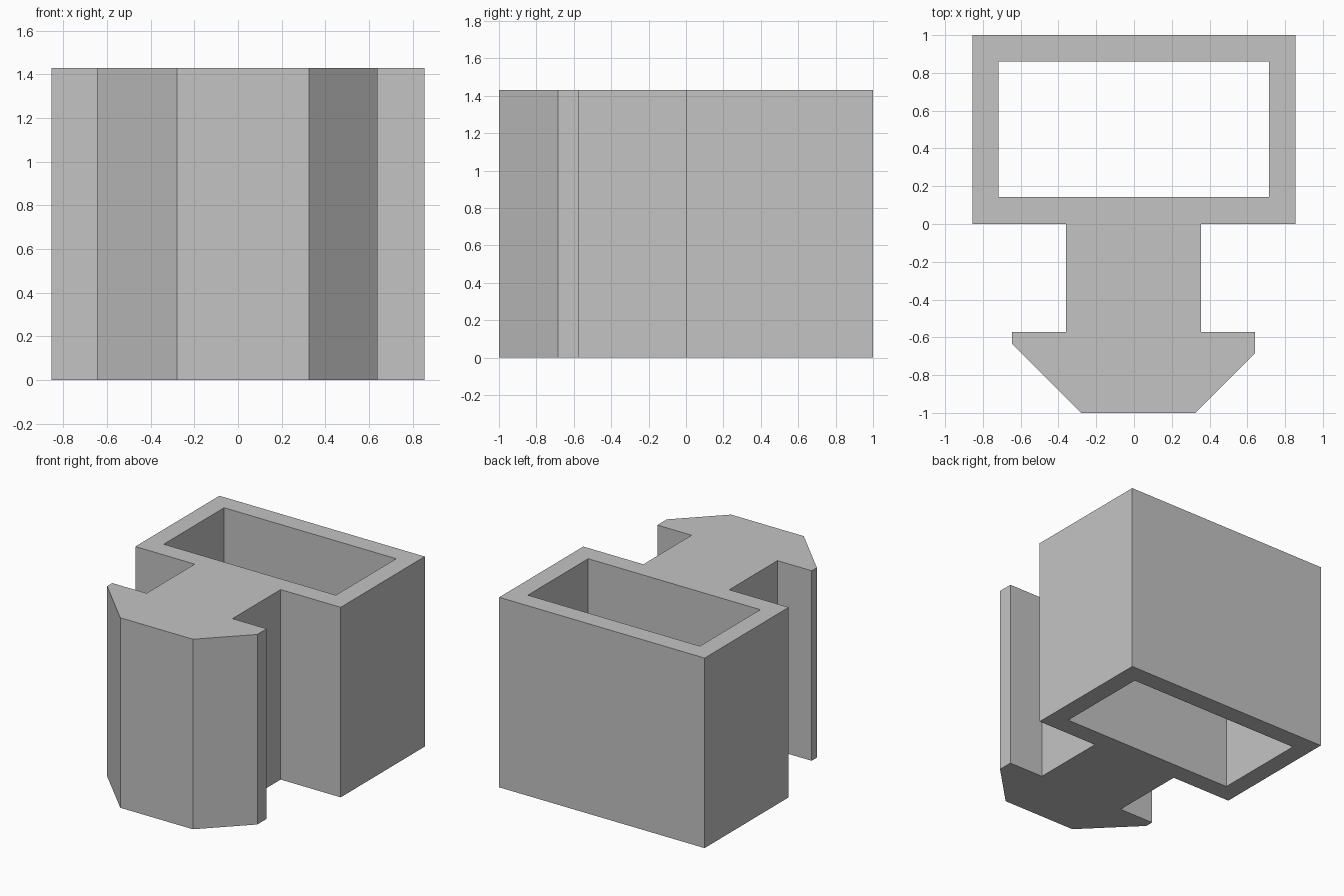
import bpy
import bmesh

cube = bpy.data.objects.get("Cube")
if cube:
    bpy.data.objects.remove(cube, do_unlink=True)

HEIGHT = 1.43

# Plan outline: rectangular box, neck and chamfered head
outline = [
    (-0.855, 1), (-0.855, 0), (-0.36, 0), (-0.36, -0.573),
    (-0.645, -0.573), (-0.645, -0.635), (-0.28, -1), (0.325, -1),
    (0.64, -0.685), (0.64, -0.573), (0.355, -0.573), (0.355, 0),
    (0.855, 0), (0.855, 1),
]
# Rectangular opening through the box
opening = [(-0.718, 0.142), (0.715, 0.142), (0.715, 0.86), (-0.718, 0.86)]


def add_loop(bm, points):
    verts = [bm.verts.new((x, y, 0)) for x, y in points]
    return [bm.edges.new((v, verts[i - 1])) for i, v in enumerate(verts)]


# Fill the plan between both loops and extrude it upward
bm = bmesh.new()
edges = add_loop(bm, outline) + add_loop(bm, opening)
bmesh.ops.triangle_fill(bm, edges=edges, use_beauty=True, normal=(0, 0, 1))
result = bmesh.ops.extrude_face_region(bm, geom=bm.faces[:], use_keep_orig=True)
top = [g for g in result["geom"] if isinstance(g, bmesh.types.BMVert)]
bmesh.ops.translate(bm, verts=top, vec=(0, 0, HEIGHT))
bmesh.ops.recalc_face_normals(bm, faces=bm.faces[:])

mesh = bpy.data.meshes.new("clip_connector")
bm.to_mesh(mesh)
bm.free()

# Plain grey finish
grey = bpy.data.materials.new("plain grey")
grey.use_nodes = True
colour = (0.55, 0.55, 0.55, 1)
grey.diffuse_color = colour
grey.node_tree.nodes["Principled BSDF"].inputs["Base Color"].default_value = colour
mesh.materials.append(grey)

body = bpy.data.objects.new("clip_connector", mesh)
bpy.context.collection.objects.link(body)
